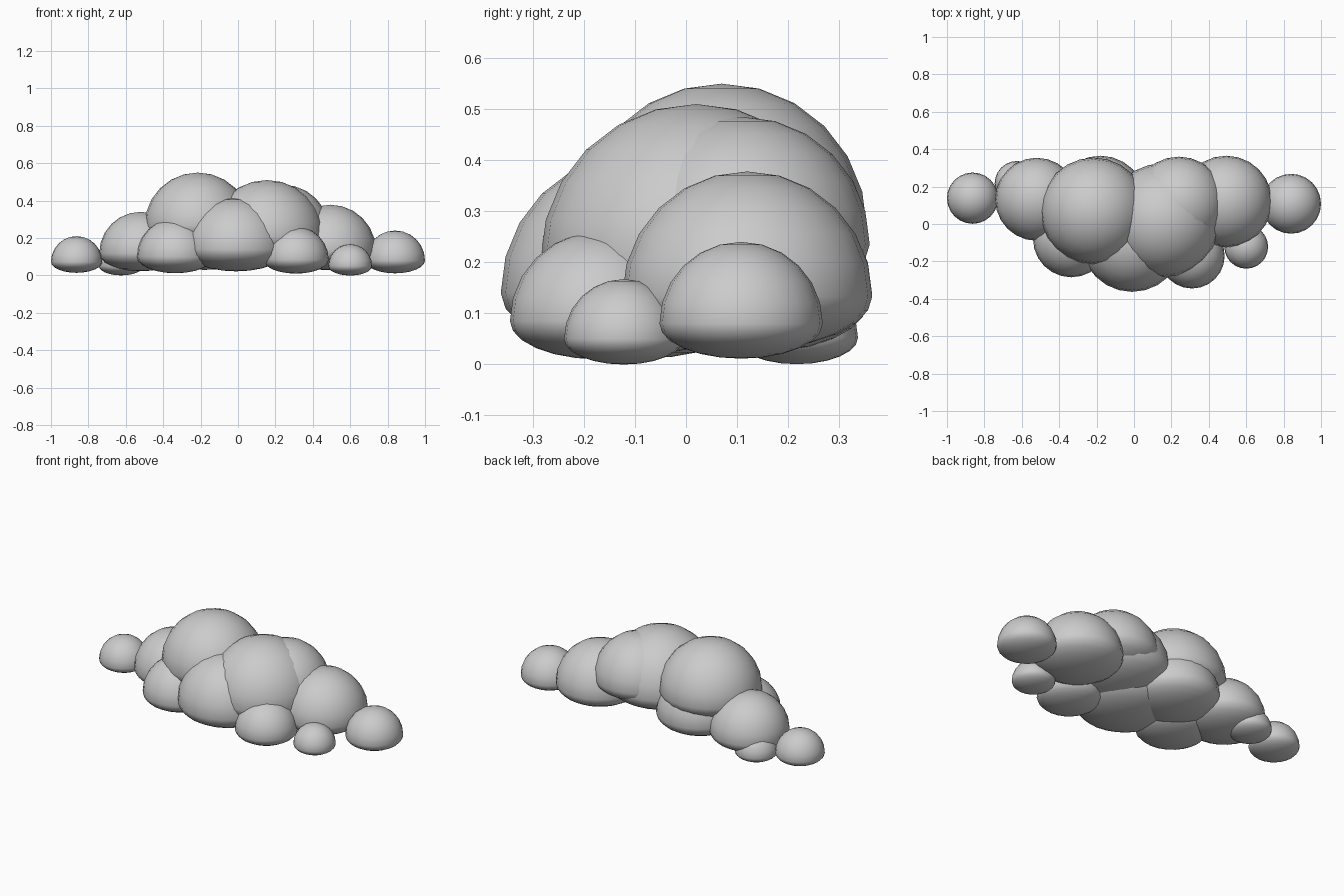
import bpy
import bmesh

if "Cube" in bpy.data.objects:
    bpy.data.objects.remove(bpy.data.objects["Cube"])

# Cloud made of smooth round puffs with squashed undersides
SQUASH = 0.43

def puff(name, x, y, z, r):
    bm = bmesh.new()
    bmesh.ops.create_uvsphere(bm, u_segments=24, v_segments=12, radius=r)
    for v in bm.verts:
        if v.co.z < 0:
            v.co.z *= SQUASH
    for f in bm.faces:
        f.smooth = True
    mesh = bpy.data.meshes.new(name)
    bm.to_mesh(mesh)
    bm.free()
    obj = bpy.data.objects.new(name, mesh)
    obj.location = (x, y, z)
    bpy.context.collection.objects.link(obj)

PUFFS = {
    # tall crown puffs
    "crown_left": (-0.215, 0.07, 0.265, 0.285),
    "crown_right": (0.155, 0.02, 0.205, 0.305),
    "crown_right_back": (0.24, 0.11, 0.235, 0.25),
    # shoulders
    "shoulder_left": (-0.52, 0.132, 0.118, 0.222),
    "shoulder_right": (0.493, 0.12, 0.133, 0.245),
    "back_centre": (-0.18, 0.12, 0.135, 0.245),
    # front row
    "front_left": (-0.335, -0.08, 0.1, 0.205),
    "front_centre": (-0.01, -0.088, 0.14, 0.275),
    "front_right": (0.31, -0.17, 0.085, 0.175),
    # end and small puffs
    "end_left": (-0.863, 0.138, 0.073, 0.137),
    "end_right": (0.84, 0.108, 0.08, 0.16),
    "small_front_right": (0.6, -0.122, 0.05, 0.117),
    "small_back_left": (-0.625, 0.217, 0.052, 0.12),
}
for name, dims in PUFFS.items():
    puff(name, *dims)
